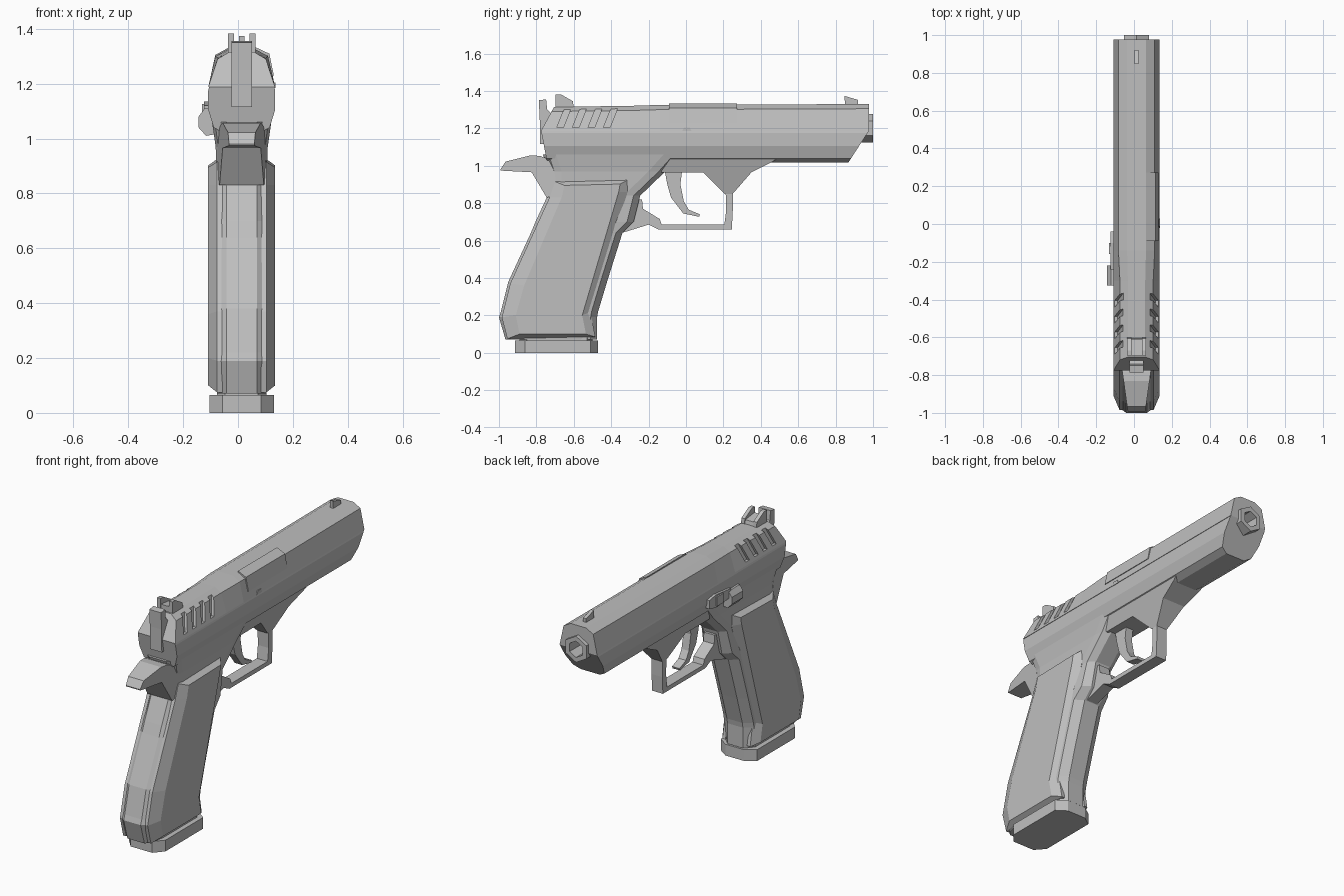
import bpy, bmesh, math

CX = 0.0135          # the body's middle plane
HW = 0.122           # half width of the body

metal = bpy.data.materials.new("grey metal")
metal.diffuse_color = (0.52, 0.52, 0.52, 1)


def loft(name, loops):
    """Skin equal-length closed loops and cap both ends."""
    bm = bmesh.new()
    rings = [[bm.verts.new(p) for p in loop] for loop in loops]
    n = len(loops[0])
    for a, b in zip(rings, rings[1:]):
        for i in range(n):
            j = (i + 1) % n
            bm.faces.new((a[i], a[j], b[j], b[i]))
    bm.faces.new(rings[0][::-1])
    bm.faces.new(rings[-1])
    bmesh.ops.recalc_face_normals(bm, faces=bm.faces)
    me = bpy.data.meshes.new(name)
    bm.to_mesh(me)
    bm.free()
    ob = bpy.data.objects.new(name, me)
    ob.location.x = CX
    me.materials.append(metal)
    bpy.context.collection.objects.link(ob)
    return ob


def both(half):
    """Close a right-hand half section with its mirror image."""
    return half + [(-x, y, z) for x, y, z in reversed(half)]


def prism(name, pts, half, x=0.0):
    """Side profile of (y, z) points given thickness; half may be a rule."""
    h = half if callable(half) else lambda y, z: half
    return loft(name, [[(x + s * h(y, z), y, z) for y, z in pts] for s in (-1, 1)])


def cut(target, cutter):
    cutter.hide_render = True
    cutter.hide_viewport = True
    cutter.display_type = 'WIRE'
    m = target.modifiers.new("cut", 'BOOLEAN')
    m.operation = 'DIFFERENCE'
    m.solver = 'EXACT'
    m.object = cutter


# Slide: faceted bar, upper faces drawn in towards the rear, rear end sloped
def slide_ring(y, w, t, z, lean=0.0):
    return both([(HW, y, 1.187), (w, y + lean * 0.8, z - 0.025), (t, y + lean, z)])


slide = loft("slide", [slide_ring(-0.775, 0.088, 0.046, 1.315, 0.07),
                       slide_ring(-0.30, 0.088, 0.046, 1.32),
                       slide_ring(-0.14, 0.096, 0.05, 1.325),
                       slide_ring(0.978, 0.096, 0.05, 1.33)])

# Slanted grip grooves on both sides of the slide
for i in range(4):
    y = -0.69 + i * 0.083
    for s in (-1, 1):
        side = [(y, 1.205), (y + 0.035, 1.205), (y + 0.075, 1.305), (y + 0.04, 1.305)]
        inner = [(s * (0.100 if z < 1.25 else 0.070), a, z) for a, z in side]
        outer = [(s * 0.2, a, z) for a, z in side]
        cut(slide, loft("groove_cutter", [inner, outer]))

# Ejection port cover on the right
port = [(0.085, 1.23), (0.117, 1.23), (0.101, 1.309), (0.05, 1.333), (0.05, 1.29)]
loft("ejection_port_cover", [[(x, y, z) for x, z in port] for y in (-0.09, 0.272)])


# Frame under the slide, with a sloped nose
def frame_ring(y, nose=0.0):
    rows = [(HW - 0.003, 1.187), (HW, 1.175), (HW, 1.105), (0.102, 1.04), (0.062, 1.018)]
    return both([(x, y + nose * (z - 1.187) * 0.647, z) for x, z in rows])


frame = loft("frame", [frame_ring(-0.775, -0.3), frame_ring(0.978, 1.0)])

# Barrel end: six-sided ring with a hollow bore


def hexagon(r, y):
    return [(r * math.sin(k * math.pi / 3), y, 1.2 + r * math.cos(k * math.pi / 3))
            for k in range(6)]


muzzle = loft("muzzle", [hexagon(0.077, 0.90), hexagon(0.077, 1.0)])
bore = loft("bore_cutter", [hexagon(0.048, 0.86), hexagon(0.048, 1.05)])
for part in (slide, frame, muzzle):
    cut(part, bore)


# Grip core: z, back, front, half width; rounded back and front straps
def core_ring(z, back, front, w):
    return both([(0.05, front, z), (w * 0.93, front - 0.035, z), (w, front - 0.09, z),
                 (w, back + 0.07, z), (w * 0.9, back + 0.03, z), (0.055, back, z)])


loft("grip_core", [core_ring(*r) for r in (
    (0.07, -0.965, -0.475, 0.09), (0.19, -1.0, -0.475, 0.105), (0.22, -0.99, -0.47, 0.105),
    (0.38, -0.95, -0.422, 0.105), (0.64, -0.83, -0.34, 0.105), (0.70, -0.805, -0.28, 0.10),
    (0.84, -0.74, -0.245, 0.09), (0.97, -0.735, -0.11, 0.095), (1.06, -0.765, -0.03, 0.108))])

# Grip panels, bevelled all round
base = [(-0.70, 0.915), (-0.31, 0.925), (-0.312, 0.86), (-0.51, 0.22), (-0.485, 0.085),
        (-0.955, 0.075), (-0.985, 0.19), (-0.94, 0.37), (-0.73, 0.83)]
face = [(-0.65, 0.895), (-0.352, 0.902), (-0.36, 0.86), (-0.555, 0.2), (-0.535, 0.10),
        (-0.89, 0.10), (-0.91, 0.2), (-0.865, 0.36), (-0.665, 0.83)]
for s, side in ((1, "right"), (-1, "left")):
    loft(side + "_grip_panel", [[(s * 0.07, y, z) for y, z in base],
                                [(s * 0.09, y, z) for y, z in base],
                                [(s * HW, y, z) for y, z in face]])

# Magazine floor plate with clipped corners
plate = [(0.06, -0.47), (0.118, -0.51), (0.118, -0.86), (0.07, -0.915)]
loft("magazine_base", [both([(x, y, z) for x, y in plate]) for z in (0.0, 0.066)])
neck = [(0.05, -0.5), (0.09, -0.53), (0.09, -0.85), (0.06, -0.89)]
loft("magazine_neck", [both([(x, y, z) for x, y in neck]) for z in (0.05, 0.12)])

# Rear tang, tapering backwards
prism("rear_tang", [(-0.992, 0.98), (-0.965, 1.022), (-0.83, 1.056), (-0.78, 1.052),
                    (-0.72, 1.03), (-0.70, 0.95), (-0.69, 0.84), (-0.745, 0.83),
                    (-0.825, 0.965), (-0.99, 0.974)],
      lambda y, z: 0.045 + (y + 1.0) * 0.14)

# Trigger guard: web below the frame, then the bow
prism("guard_web", [(-0.13, 1.06), (-0.13, 0.965), (0.09, 0.965), (0.205, 0.85), (0.25, 0.85),
                    (0.35, 0.965), (0.46, 1.02), (0.52, 1.06)],
      lambda y, z: 0.035 + (z - 0.85) * 0.33)
prism("trigger_guard", [(0.25, 0.86), (0.25, 0.76), (0.245, 0.66), (-0.15, 0.66), (-0.20, 0.685),
                        (-0.345, 0.64), (-0.33, 0.82), (-0.235, 0.82), (-0.23, 0.77),
                        (-0.14, 0.715), (-0.13, 0.685), (0.205, 0.685), (0.215, 0.76),
                        (0.212, 0.86)], 0.035)
prism("trigger", [(-0.115, 0.98), (-0.02, 0.98), (-0.03, 0.90), (-0.012, 0.81), (0.015, 0.765),
                  (0.075, 0.74), (0.07, 0.727), (-0.015, 0.745), (-0.08, 0.83), (-0.10, 0.90)],
      0.024)

# Hammer
prism("hammer", [(-0.78, 1.115), (-0.782, 1.25), (-0.787, 1.35), (-0.748, 1.355), (-0.742, 1.30),
                 (-0.71, 1.27), (-0.69, 1.115)], 0.038)

# Sights: rear base with two posts, and a front blade
prism("rear_sight_base", [(-0.695, 1.30), (-0.695, 1.348), (-0.61, 1.338), (-0.60, 1.30)], 0.05)
for s in (-1, 1):
    prism("rear_sight_post", [(-0.697, 1.31), (-0.697, 1.382), (-0.67, 1.382),
                              (-0.605, 1.345), (-0.60, 1.31)], 0.011, s * 0.039)
prism("front_sight", [(0.85, 1.31), (0.848, 1.373), (0.92, 1.352), (0.92, 1.31)], 0.01)

# Slide stop lever on the left: thin arm, raised block and thumb pad
prism("slide_stop_arm", [(-0.24, 1.07), (-0.24, 1.12), (-0.10, 1.135), (-0.04, 1.125),
                         (-0.04, 1.075), (-0.10, 1.06)], 0.015, -0.122)
prism("slide_stop_block", [(-0.16, 1.07), (-0.16, 1.125), (-0.10, 1.125), (-0.10, 1.07)],
      0.02, -0.125)
pad = [(-0.10, 1.015), (-0.13, 1.01), (-0.157, 1.04), (-0.157, 1.08), (-0.135, 1.11), (-0.10, 1.11)]
loft("slide_stop_pad", [[(x, y, z) for x, z in pad] for y in (-0.325, -0.22)])

# Lever pin end on the right
prism("slide_stop_tab", [(-0.02, 1.185), (-0.01, 1.205), (0.02, 1.205), (0.03, 1.185)], 0.005, 0.118)
